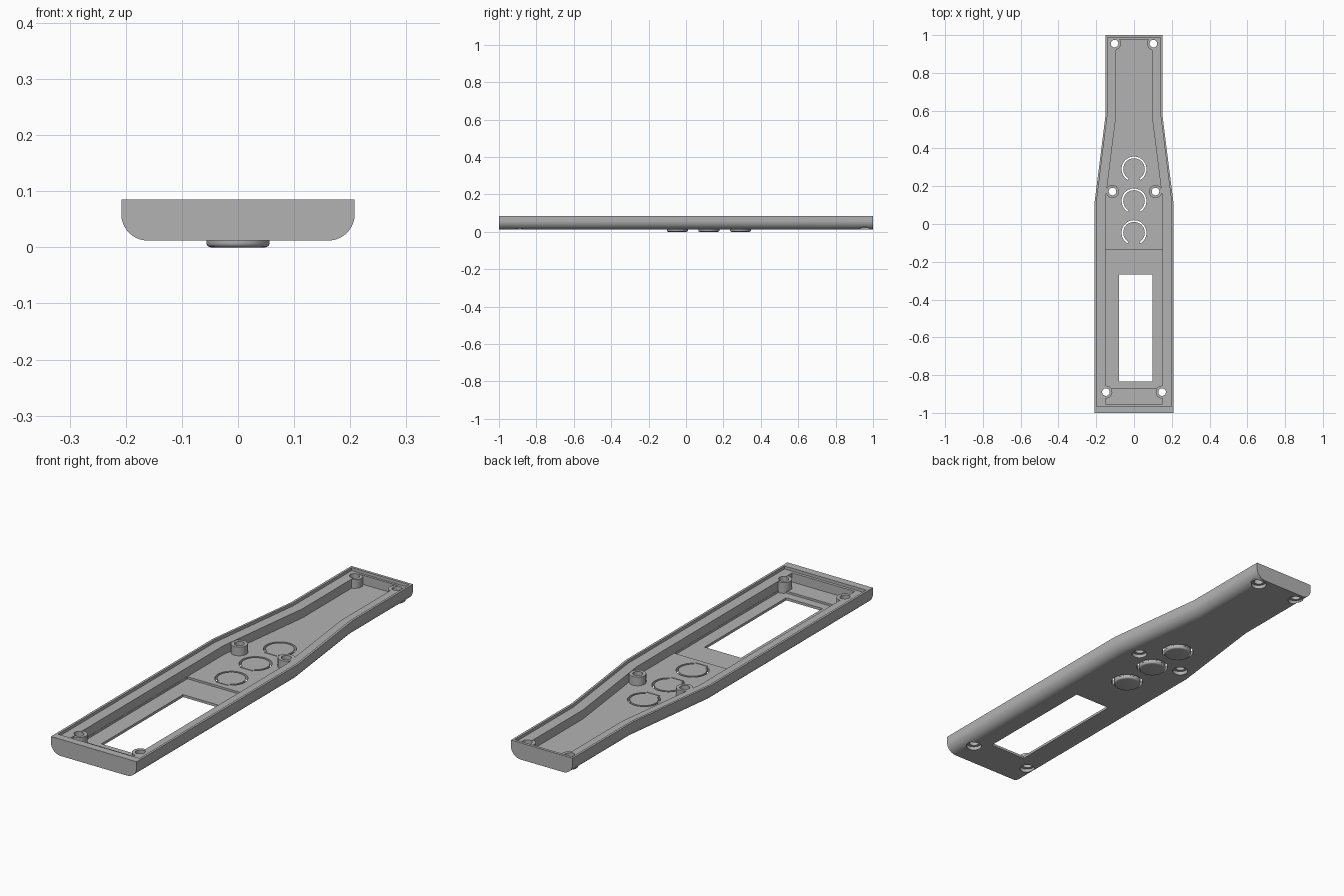
import bpy, bmesh, math

if "Cube" in bpy.data.objects:
    bpy.data.objects.remove(bpy.data.objects["Cube"], do_unlink=True)

grey = bpy.data.materials.new("grey plastic")
grey.use_nodes = True
colour = (0.45, 0.45, 0.45, 1)
grey.diffuse_color = colour
grey.node_tree.nodes["Principled BSDF"].inputs["Base Color"].default_value = colour

RIM, BOTTOM, FLOOR, POCKET, LEDGE = 0.085, 0.012, 0.032, 0.023, 0.072


def make(name, bm):
    bmesh.ops.recalc_face_normals(bm, faces=bm.faces)
    mesh = bpy.data.meshes.new(name)
    bm.to_mesh(mesh)
    bm.free()
    mesh.materials.append(grey)
    ob = bpy.data.objects.new(name, mesh)
    bpy.context.collection.objects.link(ob)
    return ob


def loft(name, rings):
    """Skin a row of matching closed rings and cap both ends."""
    bm = bmesh.new()
    rows = [[bm.verts.new(p) for p in ring] for ring in rings]
    n = len(rows[0])
    for a, b in zip(rows, rows[1:]):
        for i in range(n):
            j = (i + 1) % n
            bm.faces.new((a[i], a[j], b[j], b[i]))
    bm.faces.new(rows[0])
    bm.faces.new(rows[-1])
    return make(name, bm)


def prism(name, outline, z0, z1):
    return loft(name, [[(x, y, z) for x, y in outline] for z in (z0, z1)])


def box(name, x0, x1, y0, y1, z0, z1):
    return prism(name, [(x0, y0), (x1, y0), (x1, y1), (x0, y1)], z0, z1)


def circle(x, y, r, n=40):
    return [(x + r * math.cos(math.tau * i / n), y + r * math.sin(math.tau * i / n))
            for i in range(n)]


def plan(front, back, inset):
    """Tapered outline of the body, narrowed by inset at the sides."""
    side = [(front, 0.208), (0.12, 0.208), (0.58, 0.15), (back, 0.15)]
    return ([(w - inset, y) for y, w in side]
            + [(inset - w, y) for y, w in reversed(side)])


def combine(tool, operation="DIFFERENCE"):
    mod = shell.modifiers.new("cut", "BOOLEAN")
    mod.object, mod.operation, mod.solver = tool, operation, "EXACT"
    bpy.context.view_layer.objects.active = shell
    bpy.ops.object.modifier_apply(modifier=mod.name)
    bpy.data.objects.remove(tool, do_unlink=True)


def smooth(ob):
    bpy.ops.object.select_all(action="DESELECT")
    ob.select_set(True)
    bpy.context.view_layer.objects.active = ob
    bpy.ops.object.shade_smooth_by_angle(angle=math.radians(30))


def section(y, w):
    """Cross-section with rounded lower edges."""
    r, steps = 0.047, 10
    half = [(w, RIM)]
    for i in range(steps + 1):
        a = math.pi / 2 * i / steps
        half.append((w - r + r * math.cos(a), BOTTOM + r - r * math.sin(a)))
    return [(x, y, z) for x, z in half] + [(-x, y, z) for x, z in reversed(half)]


# Outer body, hollowed with a stepped rim
shell = loft("lower_shell", [section(-1, 0.208), section(0.12, 0.208),
                             section(0.58, 0.15), section(1, 0.15)])
combine(prism("cavity", plan(-0.953, 0.978, 0.056), FLOOR, 0.2))
combine(prism("rim_step", plan(-0.966, 0.988, 0.01), LEDGE, 0.2))

# Screen pocket and window
combine(box("pocket", -0.151, 0.151, -0.87, -0.135, POCKET, 0.06))
combine(box("window", -0.08, 0.097, -0.833, -0.267, -0.1, 0.2))

# Screw bosses with through holes and counterbores from below
screws = [(s * x, y) for x, y in ((0.103, 0.955), (0.114, 0.172), (0.149, -0.89))
          for s in (-1, 1)]
for x, y in screws:
    combine(prism("boss", circle(x, y, 0.034), 0.02, 0.07), "UNION")
for x, y in screws:
    combine(prism("hole", circle(x, y, 0.02), -0.1, 0.2))
    combine(prism("counterbore", circle(x, y, 0.032), -0.1, 0.028))

# Buttons: open ring slots, thin hinges and raised caps underneath
for i, y in enumerate((-0.046, 0.122, 0.291)):
    angles = [math.radians(-60 + 300 * k / 36) for k in range(37)]
    slot = [(0.066 * math.cos(a), y + 0.066 * math.sin(a)) for a in angles]
    slot += [(0.057 * math.cos(a), y + 0.057 * math.sin(a)) for a in reversed(angles)]
    combine(prism("slot", slot, -0.1, 0.05))
    combine(box("hinge_groove", -0.031, 0.031, y - 0.065, y - 0.061, 0.028, 0.05))
    edge = 0.008
    rings = [(0.0565, 0.02)]
    for k in range(6):
        a = math.pi / 2 * k / 5
        rings.append((0.0565 - edge + edge * math.cos(a), edge - edge * math.sin(a)))
    cap = loft(f"button_{i + 1}", [[(px, py, z) for px, py in circle(0, y, r)]
                                   for r, z in rings])
    smooth(cap)

smooth(shell)
